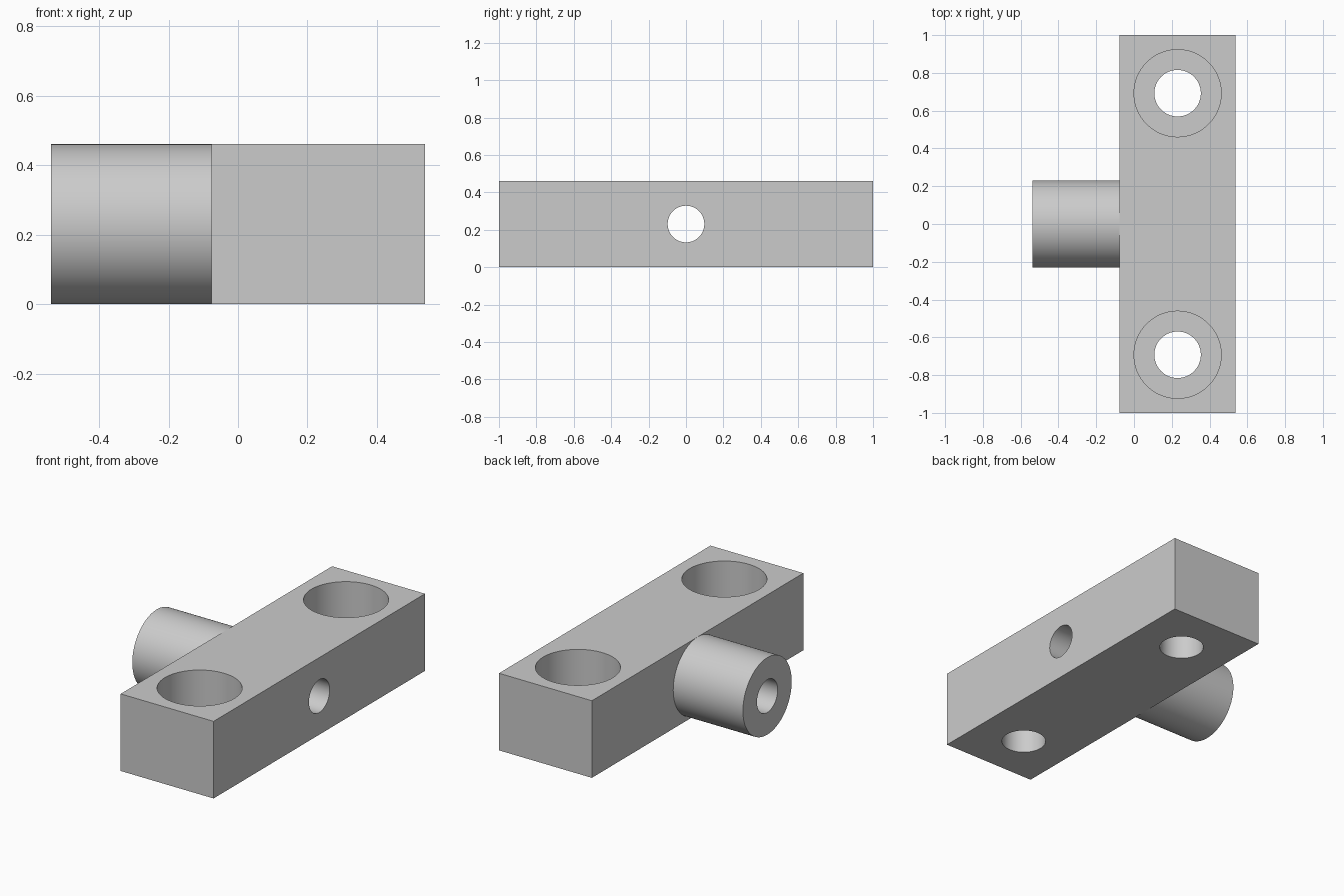
import bpy
import math

cube = bpy.data.objects.get("Cube")
if cube:
    bpy.data.objects.remove(cube, do_unlink=True)

# Main dimensions
U = 1 / 13                      # drawing unit
HEIGHT = 6 * U
BLOCK_X = 3 * U                 # centre line of the block
FACE_X = -U                     # block face that carries the boss
END_X = -7 * U                  # free end of the boss
BOSS_R = 2.998 * U

grey = bpy.data.materials.new("plain grey")
grey.use_nodes = True
colour = (0.6, 0.6, 0.6, 1)
grey.diffuse_color = colour
grey.node_tree.nodes["Principled BSDF"].inputs["Base Color"].default_value = colour


def cylinder(name, radius, start, end, axis):
    """Cylinder from start to end, along X or Z."""
    centre = [(a + b) / 2 for a, b in zip(start, end)]
    turn = (0, math.pi / 2, 0) if axis == "X" else (0, 0, 0)
    bpy.ops.mesh.primitive_cylinder_add(
        vertices=96, radius=radius, depth=math.dist(start, end),
        location=centre, rotation=turn)
    obj = bpy.context.object
    obj.name = name
    obj.data.materials.append(grey)
    return obj


def combine(target, tool, operation):
    """Apply a boolean and remove the tool."""
    mod = target.modifiers.new(tool.name, "BOOLEAN")
    mod.operation = operation
    mod.solver = "EXACT"
    mod.object = tool
    bpy.context.view_layer.objects.active = target
    bpy.ops.object.modifier_apply(modifier=mod.name)
    bpy.data.objects.remove(tool, do_unlink=True)


# Rectangular block
bpy.ops.mesh.primitive_cube_add(size=1, location=(BLOCK_X, 0, HEIGHT / 2))
block = bpy.context.object
block.name = "mounting_block"
block.scale = (8 * U, 2, HEIGHT)
bpy.ops.object.transform_apply(location=True, rotation=True, scale=True)
block.data.materials.append(grey)

# Round side boss
mid = HEIGHT / 2
boss = cylinder("side_boss", BOSS_R, (END_X, 0, mid), (FACE_X + 0.03, 0, mid), "X")
combine(block, boss, "UNION")

# Bore through the boss and block
bore = cylinder("cross_bore", 0.098, (-1, 0, mid), (1, 0, mid), "X")
combine(block, bore, "DIFFERENCE")

# Counterbored screw holes at both ends
FLOOR_Z = 0.19
for y in (-9 * U, 9 * U):
    hole = cylinder("screw_hole", 0.123, (BLOCK_X, y, -0.2), (BLOCK_X, y, 0.7), "Z")
    combine(block, hole, "DIFFERENCE")
    recess = cylinder("screw_recess", 3 * U, (BLOCK_X, y, FLOOR_Z), (BLOCK_X, y, 0.7), "Z")
    combine(block, recess, "DIFFERENCE")

bpy.ops.object.select_all(action="DESELECT")
block.select_set(True)
bpy.context.view_layer.objects.active = block
bpy.ops.object.shade_smooth_by_angle(angle=math.radians(30))
